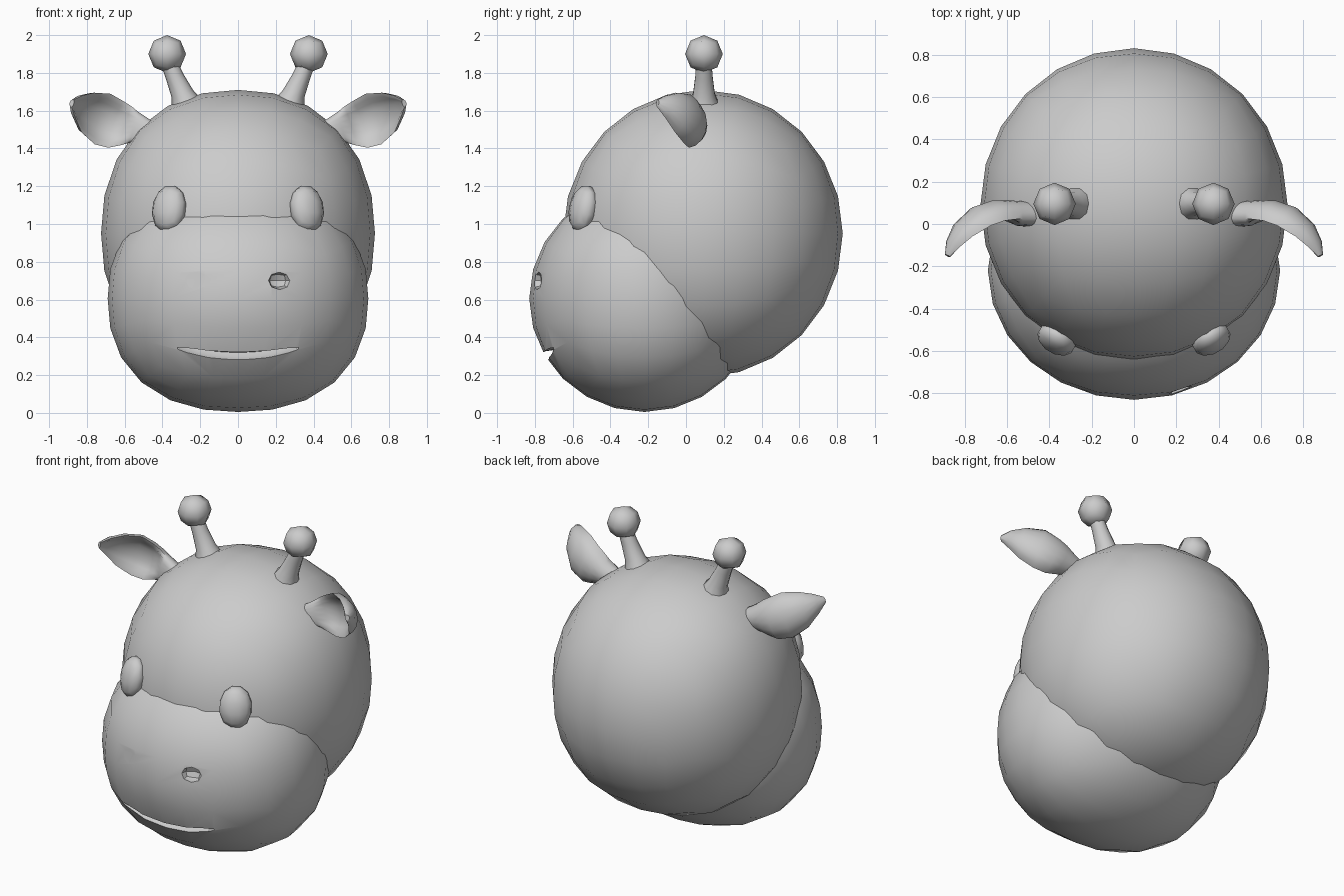
import bpy, bmesh, math
from mathutils import Vector, Matrix, Euler

if "Cube" in bpy.data.objects:
    bpy.data.objects.remove(bpy.data.objects["Cube"])


def finish(name, bm, mirror=False, angle=60):
    """Turn a bmesh into a smooth-shaded object, optionally mirrored across x."""
    if mirror:
        dup = bmesh.ops.duplicate(bm, geom=bm.verts[:] + bm.edges[:] + bm.faces[:])["geom"]
        for v in [g for g in dup if isinstance(g, bmesh.types.BMVert)]:
            v.co.x *= -1
    bmesh.ops.recalc_face_normals(bm, faces=bm.faces[:])
    me = bpy.data.meshes.new(name)
    bm.to_mesh(me)
    bm.free()
    ob = bpy.data.objects.new(name, me)
    bpy.context.collection.objects.link(ob)
    smooth(ob, angle)
    return ob


def smooth(ob, angle):
    bpy.ops.object.select_all(action='DESELECT')
    ob.select_set(True)
    bpy.context.view_layer.objects.active = ob
    bpy.ops.object.shade_smooth_by_angle(angle=math.radians(angle))


def ball(name, center, radii, cuts, p=2.0, rot=(0, 0, 0), mirror=False):
    """Quad sphere; p > 2 makes it squarer when seen from the front."""
    bm = bmesh.new()
    bmesh.ops.create_cube(bm, size=2)
    bmesh.ops.subdivide_edges(bm, edges=bm.edges[:], cuts=cuts, use_grid_fill=True)
    mat = Matrix.Translation(center) @ Euler(rot).to_matrix().to_4x4()
    for v in bm.verts:
        c = Vector([math.tan(math.pi / 4 * k) for k in v.co])
        n = math.sqrt((abs(c.x) ** p + abs(c.z) ** p) ** (2 / p) + c.y ** 2)
        v.co = mat @ Vector([c[i] / n * radii[i] for i in range(3)])
    return finish(name, bm, mirror)


def loft(name, rings, mirror=False):
    """Skin equal-length rings of points and cap both ends."""
    bm = bmesh.new()
    loops = [[bm.verts.new(q) for q in r] for r in rings]
    n = len(loops[0])
    for a, b in zip(loops, loops[1:]):
        for i in range(n):
            bm.faces.new((a[i], a[(i + 1) % n], b[(i + 1) % n], b[i]))
    bm.faces.new(loops[0])
    bm.faces.new(loops[-1])
    return finish(name, bm, mirror)


def cut(target, cutter):
    m = target.modifiers.new("cut", 'BOOLEAN')
    m.operation = 'DIFFERENCE'
    m.solver = 'EXACT'
    m.object = cutter
    bpy.ops.object.select_all(action='DESELECT')
    target.select_set(True)
    bpy.context.view_layer.objects.active = target
    bpy.ops.object.modifier_apply(modifier=m.name)
    bpy.data.objects.remove(cutter)


# Skull and muzzle
ball("head", (0, 0.09, 0.95), (0.725, 0.74, 0.76), 5, p=2.2)
MC, MR, MP = Vector((0, -0.22, 0.605)), Vector((0.69, 0.61, 0.60)), 2.3
muzzle = ball("muzzle", MC, MR, 5, p=MP)


def muzzle_y(x, z):
    a = (abs(x / MR.x) ** MP + abs((z - MC.z) / MR.z) ** MP) ** (2 / MP)
    return MC.y - MR.y * math.sqrt(1 - a)


# Nostrils carved into the muzzle
cut(muzzle, ball("nostril_cutter", (0.22, muzzle_y(0.22, 0.70) + 0.005, 0.70),
                 (0.062, 0.05, 0.048), 1, rot=(0, 0, 0.3), mirror=True))

# Smiling mouth groove
rings = []
for i in range(13):
    x = -0.32 + 0.64 * i / 12
    z = 0.30 + 0.4 * x * x
    k = max(0.15, math.sqrt(1 - (x / 0.325) ** 2))
    c = Vector((x, muzzle_y(x, z), z))
    rings.append([c + Vector((0, 0.065 * math.cos(a), 0.026 * k * math.sin(a) + 0.02 * math.cos(a)))
                  for a in [math.tau * j / 8 for j in range(8)]])
cut(muzzle, loft("mouth_cutter", rings))
smooth(muzzle, 40)

# Eyes
ball("eyes", (0.365, -0.545, 1.08), (0.098, 0.065, 0.13), 2,
     rot=(math.radians(-12), 0, math.radians(30)), mirror=True)

# Horn stems with flared roots, and round tips
axis = Vector((0.33, 0, 0.94)).normalized()
side = Vector((axis.z, 0, -axis.x))
rings = []
for x, z, r in ((0.255, 1.57, 0.10), (0.277, 1.645, 0.078), (0.295, 1.69, 0.06),
                (0.335, 1.78, 0.048), (0.372, 1.87, 0.042)):
    rings.append([Vector((x, 0.095, z)) + side * r * math.cos(a) + Vector((0, r * math.sin(a), 0))
                  for a in [math.tau * j / 10 for j in range(10)]])
loft("horn_stems", rings, mirror=True)
ball("horn_tips", (0.375, 0.095, 1.90), (0.1, 0.1, 0.1), 1, mirror=True)

# Cupped ears: centre, half height, depth, front bulge (negative is hollow)
stations = [((0.46, 0.05, 1.48), 0.06, 0.06, 0.5), ((0.55, 0.05, 1.51), 0.085, 0.065, 0.3),
            ((0.60, 0.05, 1.52), 0.11, 0.07, -0.5), ((0.655, 0.045, 1.53), 0.13, 0.075, -0.9),
            ((0.73, 0.02, 1.56), 0.14, 0.075, -0.95), ((0.81, -0.04, 1.595), 0.11, 0.06, -0.9),
            ((0.855, -0.10, 1.625), 0.062, 0.04, -0.6), ((0.88, -0.15, 1.64), 0.02, 0.015, 0.2)]
up = Vector((-0.3, 0, 0.95)).normalized()
rings = []
for i, (c, h, d, bulge) in enumerate(stations):
    t = Vector(stations[min(i + 1, 7)][0]) - Vector(stations[max(i - 1, 0)][0])
    front = t.cross(up).normalized()
    ring = []
    for j in range(16):
        a = math.tau * j / 16
        s = math.sin(a)
        if s > 0.01:
            u, v = 0.85 * h * math.cos(a), d * (0.6 + bulge * s)
        else:
            u, v = h * math.cos(a), d * (0.4 + 1.3 * s)
        ring.append(Vector(c) + up * u + front * v)
    rings.append(ring)
loft("ears", rings, mirror=True)
